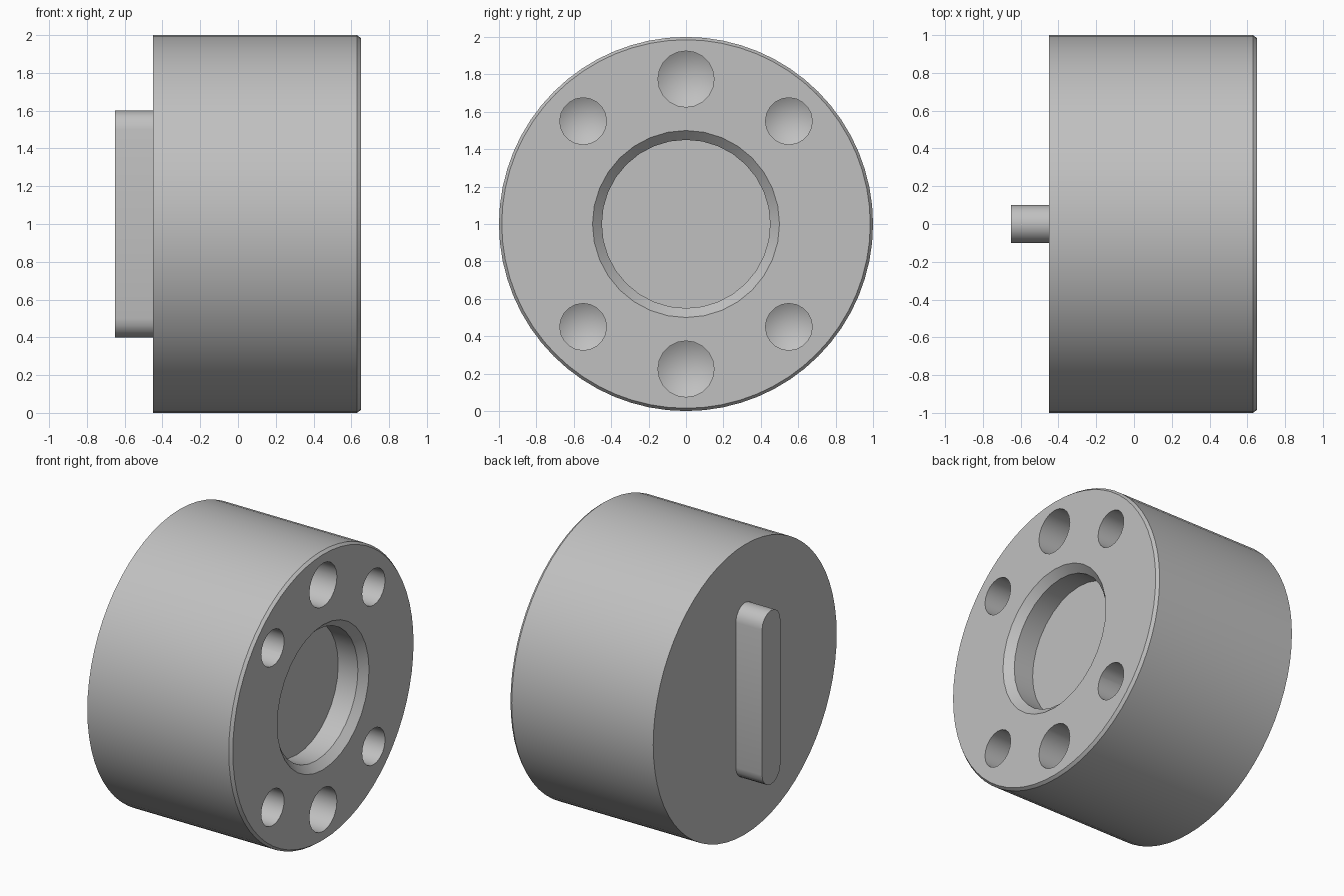
import bpy, bmesh
from math import cos, sin, pi, radians

default = bpy.data.objects.get("Cube")
if default:
    bpy.data.objects.remove(default, do_unlink=True)

GREY = (0.53, 0.53, 0.53, 1)
steel = bpy.data.materials.new("plain grey")
steel.use_nodes = True
steel.diffuse_color = GREY
steel.node_tree.nodes["Principled BSDF"].inputs["Base Color"].default_value = GREY


def finish(name, bm):
    bmesh.ops.recalc_face_normals(bm, faces=bm.faces[:])
    mesh = bpy.data.meshes.new(name)
    bm.to_mesh(mesh)
    bm.free()
    mesh.materials.append(steel)
    obj = bpy.data.objects.new(name, mesh)
    bpy.context.collection.objects.link(obj)
    return obj


def lathe(name, profile, sides, y=0, z=1):
    """Turn (x, radius) points round an axis parallel to x; radius 0 is a tip."""
    bm = bmesh.new()
    rings = []
    for x, r in profile:
        count = sides if r else 1
        rings.append([bm.verts.new((x, y + r * sin(2 * pi * i / sides),
                                    z + r * cos(2 * pi * i / sides)))
                      for i in range(count)])
    for a, b in zip(rings, rings[1:]):
        for i in range(sides):
            j = (i + 1) % sides
            if len(b) == 1:
                bm.faces.new((a[i], a[j], b[0]))
            else:
                bm.faces.new((a[i], a[j], b[j], b[i]))
    for ring in (rings[0], rings[-1]):
        if len(ring) > 1:
            bm.faces.new(ring)
    return finish(name, bm)


def select(obj):
    bpy.ops.object.select_all(action='DESELECT')
    obj.select_set(True)
    bpy.context.view_layer.objects.active = obj


def cut(body, cutter):
    select(body)
    mod = body.modifiers.new("cut", 'BOOLEAN')
    mod.operation = 'DIFFERENCE'
    mod.solver = 'EXACT'
    mod.object = cutter
    bpy.ops.object.modifier_apply(modifier=mod.name)
    bpy.data.objects.remove(cutter, do_unlink=True)


# Main drum with a fine chamfer on its open end
BACK, FACE = -0.45, 0.65
drum = lathe("drum", [(BACK, 1), (FACE - 0.02, 1), (FACE, 0.985)], 64)

# Chamfered round pocket
cut(drum, lathe("pocket_cutter", [(FACE + 0.05, 0.55), (FACE - 0.05, 0.45),
                                  (FACE - 0.2, 0.45)], 32))

# Drilled holes with conical bottoms
holes = [(0, s * 0.775, 0.15) for s in (-1, 1)]
holes += [(sy * 0.55, sz * 0.55, 0.125) for sy in (-1, 1) for sz in (-1, 1)]
for y, z, r in holes:
    floor = FACE - 0.5
    cut(drum, lathe("drill_cutter", [(FACE + 0.1, r), (floor, r),
                                     (floor - 0.6 * r, 0)], 20, y, 1 + z))

# Round-ended key on the closed end
bm = bmesh.new()
outline = []
for side in (1, -1):
    for i in range(9):
        a = pi * i / 8
        outline.append((side * 0.1 * cos(a), 1 + side * (0.5 + 0.1 * sin(a))))
base = bm.faces.new([bm.verts.new((BACK - 0.2, y, z)) for y, z in outline])
ext = bmesh.ops.extrude_face_region(bm, geom=[base])
moved = [v for v in ext["geom"] if isinstance(v, bmesh.types.BMVert)]
bmesh.ops.translate(bm, verts=moved, vec=(0.2, 0, 0))
key = finish("key", bm)

for obj in (drum, key):
    select(obj)
    bpy.ops.object.shade_smooth_by_angle(angle=radians(28))
